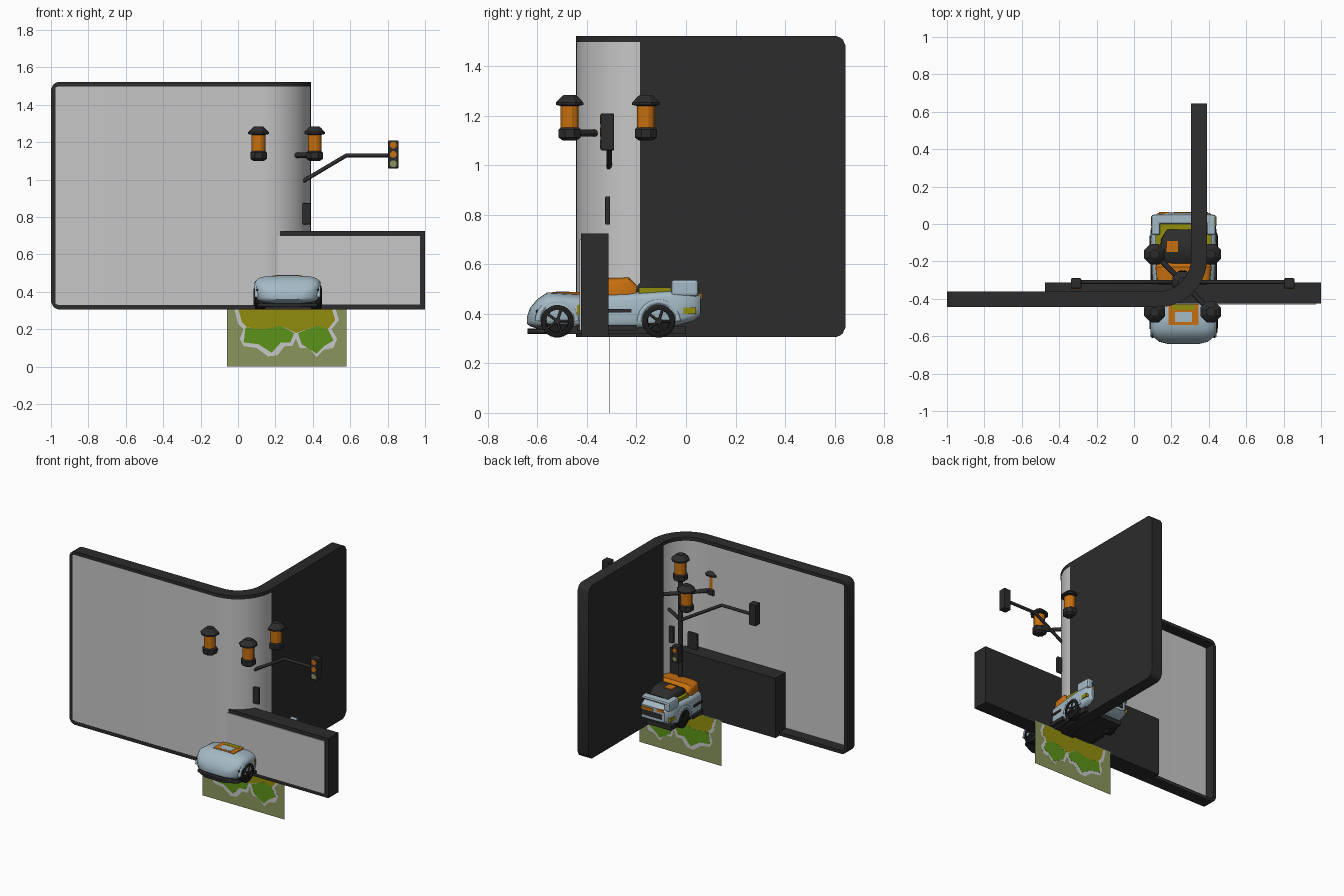
import bpy, bmesh, math
from math import sin, cos, pi
from mathutils import Vector

if "Cube" in bpy.data.objects:
    bpy.data.objects.remove(bpy.data.objects["Cube"])


def material(name, r, g, b):
    m = bpy.data.materials.new(name)
    m.use_nodes = True
    m.diffuse_color = (r, g, b, 1)
    m.node_tree.nodes["Principled BSDF"].inputs["Base Color"].default_value = (r, g, b, 1)
    return m


CHARCOAL = material("charcoal", .025, .025, .025)
BLACK = material("tyre black", .012, .012, .012)
GREY = material("light grey", .57, .57, .57)
BLUE = material("pale blue", .37, .49, .56)
ORANGE = material("orange", .57, .16, .005)
YELLOW = material("olive yellow", .29, .27, .004)
GREEN = material("leaf green", .11, .29, .01)
OLIVE = material("olive backing", .25, .3, .11)


def add(name, bm, mat, smooth=False):
    bmesh.ops.recalc_face_normals(bm, faces=bm.faces)
    mesh = bpy.data.meshes.new(name)
    bm.to_mesh(mesh)
    bm.free()
    mesh.materials.append(mat)
    ob = bpy.data.objects.new(name, mesh)
    bpy.context.collection.objects.link(ob)
    if smooth:
        bpy.ops.object.select_all(action='DESELECT')
        ob.select_set(True)
        bpy.context.view_layer.objects.active = ob
        bpy.ops.object.shade_smooth_by_angle(angle=math.radians(40))
    return ob


def skin(name, rings, mat, smooth=False):
    """Closed surface through rings of equal point count."""
    bm = bmesh.new()
    vs = [[bm.verts.new(p) for p in ring] for ring in rings]
    n = len(vs[0])
    for a, b in zip(vs, vs[1:]):
        for i in range(n):
            j = (i + 1) % n
            bm.faces.new((a[i], a[j], b[j], b[i]))
    bm.faces.new(vs[0])
    bm.faces.new(vs[-1])
    return add(name, bm, mat, smooth)


def box(name, x0, x1, y0, y1, z0, z1, mat, bevel=0):
    ob = skin(name, [[(x0, y0, z), (x1, y0, z), (x1, y1, z), (x0, y1, z)] for z in (z0, z1)], mat)
    if bevel:
        mod = ob.modifiers.new("bevel", 'BEVEL')
        mod.width, mod.segments = bevel, 2


def lathe(name, centre, axis, profile, mat, sides=8, smooth=False):
    """Profile of (distance along axis, radius)."""
    rings = []
    for d, r in profile:
        ring = []
        for i in range(sides):
            a = 2 * pi * (i + .5) / sides
            off = {'x': (d, r * cos(a), r * sin(a)),
                   'y': (r * cos(a), d, r * sin(a)),
                   'z': (r * cos(a), r * sin(a), d)}[axis]
            ring.append(Vector(centre) + Vector(off))
        rings.append(ring)
    skin(name, rings, mat, smooth)


def rod(name, points, radius, mat):
    cu = bpy.data.curves.new(name, 'CURVE')
    cu.dimensions = '3D'
    cu.bevel_depth, cu.bevel_resolution, cu.use_fill_caps = radius, 2, True
    sp = cu.splines.new('POLY')
    sp.points.add(len(points) - 1)
    for p, co in zip(sp.points, points):
        p.co = (*co, 1)
    ob = bpy.data.objects.new(name, cu)
    ob.data.materials.append(mat)
    bpy.context.collection.objects.link(ob)


def flat_shape(name, outline, half, mat):
    skin(name, [[(x, PY + s * half, z) for x, z in outline] for s in (-1, 1)], mat)


# Curved display wall: open-backed straight run and bend, solid side run
Z0, Z1, THICK, BEND, RIM = .306, 1.523, .085, .26, .024
CX, CY = .13, -.185
EASE = [(0, .04), (.012, .015), (RIM, .006), (.04, 0)]
run = [((-1 + d, CY - BEND), (0, 1), e) for d, e in EASE]
bend = [((CX + BEND * sin(a), CY - BEND * cos(a)), (-sin(a), cos(a)), 0)
        for a in [pi / 2 * i / 14 for i in range(15)]]
side = [((CX + BEND, .645 - d), (-1, 0), e) for d, e in reversed(EASE)]


def wall(name, stations, mat, near=0, far=THICK, border=0, lip=None):
    """Sweep along the wall path; lip keeps only the top or bottom rail."""
    rings = []
    for (x, y), (nx, ny), e in stations:
        low, high = Z0 + border + e, Z1 - border - e
        if lip == "top":
            low = high - RIM
        elif lip == "bottom":
            high = low + RIM
        a, b = [(x + nx * o, y + ny * o) for o in (near, far)]
        rings.append([(*a, low), (*a, high), (*b, high), (*b, low)])
    skin(name, rings, mat, True)


wall("wall_end_post", run[:3], CHARCOAL)
wall("wall_top_rail", run[2:] + bend, CHARCOAL, lip="top")
wall("wall_bottom_rail", run[2:] + bend, CHARCOAL, lip="bottom")
wall("wall_light_panel", run[1:] + bend, GREY, .002, .01, .015)
wall("wall_side", bend[-1:] + side, CHARCOAL)

# Low board crossing through the wall
box("low_board", -.475, 1, -.425, -.314, Z0, .725, CHARCOAL)
box("low_board_panel", .15, .972, -.43, -.42, .332, .7, GREY)

# Hanging picture plate with leaf shapes
PY = -.31
flat_shape("plate_backing", [(-.06, 0), (.58, 0), (.58, .32), (-.06, .32)], .0004, OLIVE)
flat_shape("plate_outline", [
    (-.02, .315), (0, .23), (.03, .2), (.01, .15), (.03, .11), (.1, .1), (.16, .055), (.21, .06),
    (.25, .11), (.29, .11), (.31, .15), (.33, .1), (.38, .1), (.42, .05), (.46, .09), (.51, .1),
    (.53, .15), (.5, .2), (.54, .25), (.52, .315)], .0008, GREY)
flat_shape("plate_crown", [
    (0, .315), (.02, .24), (.05, .21), (.14, .2), (.23, .22), (.31, .18), (.42, .22), (.48, .2),
    (.52, .25), (.5, .315)], .0012, YELLOW)
flat_shape("plate_left_leaf", [
    (.04, .21), (.03, .13), (.11, .12), (.18, .075), (.23, .13), (.28, .13), (.3, .18),
    (.23, .22), (.14, .2)], .0015, GREEN)
flat_shape("plate_right_leaf", [
    (.32, .18), (.34, .12), (.42, .07), (.46, .11), (.51, .14), (.48, .2), (.42, .22)], .0015, GREEN)

# Lamp post with five lanterns
PX = .26
rod("lamp_post", [(PX, PY, .32), (PX, PY, 1.24)], .016, CHARCOAL)


def lantern(name, x, y, z):
    at = (x, y, z)
    lathe(name + "_base", at, 'z', [(0, .03), (.012, .048), (.045, .048), (.052, .04)], CHARCOAL)
    lathe(name + "_glass", at, 'z', [(.05, .038), (.15, .038)], ORANGE, 12)
    lathe(name + "_cap", at, 'z', [(.14, .04), (.144, .06), (.154, .06), (.178, .035), (.185, .025)],
          CHARCOAL)


lantern("top_lantern", PX, PY, 1.22)
for sx in (-1, 1):
    for sy in (-1, 1):
        x, y = PX + sx * .15, PY - .006 + sy * .154
        lantern("side_lantern", x, y, 1.1)
        rod("lantern_arm", [(PX, PY, 1.13), (x, y, 1.13)], .014, CHARCOAL)

# Traffic signals on bent arms, and small crossing signals
for s in (-1, 1):
    x = PX + s * .57
    rod("signal_arm", [(PX, PY, .94), (PX + s * .32, PY, 1.13), (x, PY, 1.13)], .011, CHARCOAL)
    box("signal_box", x - .028, x + .028, PY - .035, PY + .02, 1.06, 1.21, CHARCOAL, .006)
    for z, m in ((1.185, ORANGE), (1.135, ORANGE), (1.085, OLIVE)):
        lathe("signal_lens", (x, PY - .034, z), 'y', [(-.003, .019), (.005, .019)], m, 8)
    x = PX + s * .093
    box("crossing_signal", x - .037, x + .037, PY - .017, PY + .004, .76, .875, CHARCOAL, .006)
box("rear_signal", PX - .025, PX + .025, PY + .02, PY + .06, .66, .78, CHARCOAL, .006)
for z, m in ((.75, ORANGE), (.69, OLIVE)):
    lathe("rear_signal_lens", (PX, PY + .06, z), 'y', [(-.005, .016), (.005, .016)], m, 8)

# Car
CAR = .265


def hull(name, stations, mat, power=.5):
    """Stations of (y, half width, bottom, top) with rounded-square sections."""
    def squared(v):
        return math.copysign(abs(v) ** power, v)
    skin(name, [[(CAR + w * squared(cos(a)), y, (b + t) / 2 + (t - b) / 2 * squared(sin(a)))
                 for a in [2 * pi * i / 28 for i in range(28)]] for y, w, b, t in stations], mat, True)


hull("car_front_body", [
    (-.642, .08, .36, .39), (-.63, .13, .35, .425), (-.6, .165, .34, .46), (-.56, .178, .335, .487),
    (-.5, .178, .335, .484), (-.42, .172, .335, .48), (-.37, .16, .335, .46)], BLUE)
hull("car_rear_body", [
    (-.38, .15, .335, .44), (-.34, .165, .335, .48), (-.2, .172, .335, .49), (-.04, .175, .35, .5),
    (.03, .168, .37, .5), (.058, .14, .39, .48)], BLUE, .35)
hull("car_cabin", [(-.37, .12, .42, .49), (-.33, .14, .42, .545), (-.23, .15, .42, .55),
                   (-.2, .14, .42, .52)], ORANGE, .35)
hull("car_engine_cover", [(-.21, .12, .44, .53), (-.17, .13, .44, .555), (-.08, .12, .44, .555),
                          (-.03, .09, .44, .52)], CHARCOAL, .4)
hull("front_splitter", [(-.64, .08, .318, .34), (-.6, .16, .318, .34), (-.56, .168, .318, .34)],
     CHARCOAL, .3)
box("engine_orange_plate", CAR - .09, CAR - .03, -.15, -.09, .53, .56, ORANGE)
box("hood_trim", CAR - .08, CAR + .08, -.54, -.43, .46, .4875, ORANGE)
box("hood_vent", CAR - .06, CAR + .06, -.46, -.42, .46, .489, YELLOW)
box("hood_center", CAR - .045, CAR + .045, -.525, -.47, .46, .4895, BLUE)
box("floor_pan", CAR - .15, CAR + .15, -.6, .0, .318, .35, CHARCOAL)
box("engine_deck", CAR - .15, CAR + .15, -.19, .02, .48, .507, YELLOW)
box("rear_spoiler", CAR - .16, CAR + .16, .0, .052, .515, .538, BLUE, .01)
box("rear_grille", CAR - .12, CAR + .12, .03, .061, .41, .445, CHARCOAL)
box("rear_panel", CAR - .05, CAR + .05, .03, .063, .45, .47, ORANGE)

for s in (-1, 1):
    def sided(name, a, b, *rest):
        box(name, *sorted((CAR + s * a, CAR + s * b)), *rest)
    sided("headlight", .12, .168, -.605, -.57, .405, .415, CHARCOAL)
    sided("side_intake", .14, .177, -.44, -.39, .395, .435, YELLOW)
    sided("side_skirt", .13, .178, -.44, -.2, .33, .355, CHARCOAL)
    sided("door_stripe", .15, .175, -.34, -.22, .405, .42, CHARCOAL)
    sided("rear_vent", .13, .175, -.01, .04, .4, .425, YELLOW)
    sided("rear_light", .08, .13, .03, .063, .46, .48, ORANGE)
    sided("rear_fin", .125, .172, -.06, .05, .47, .538, BLUE, .012)
    for y in (-.52, -.11):
        hub = (CAR + s * .15, y, .371)
        lathe("tyre", hub, 'x', [(-.025, .055), (-.02, .067), (.025, .067), (.032, .058),
                                 (.032, .046), (.018, .044)], BLACK, 24, True)
        lathe("hub", hub, 'x', [(s * .01, .016), (s * .033, .012)], CHARCOAL, 10)
        for k in range(5):
            a = 2 * pi * k / 5
            rod("spoke", [(hub[0] + s * .028, y, hub[2]),
                          (hub[0] + s * .028, y + .048 * cos(a), hub[2] + .048 * sin(a))],
                .005, CHARCOAL)
        rod("wheel_arch", [(hub[0] + s * .015, y + .078 * cos(a), hub[2] + .078 * sin(a))
                           for a in [pi * i / 12 for i in range(13)]], .012, BLUE)
